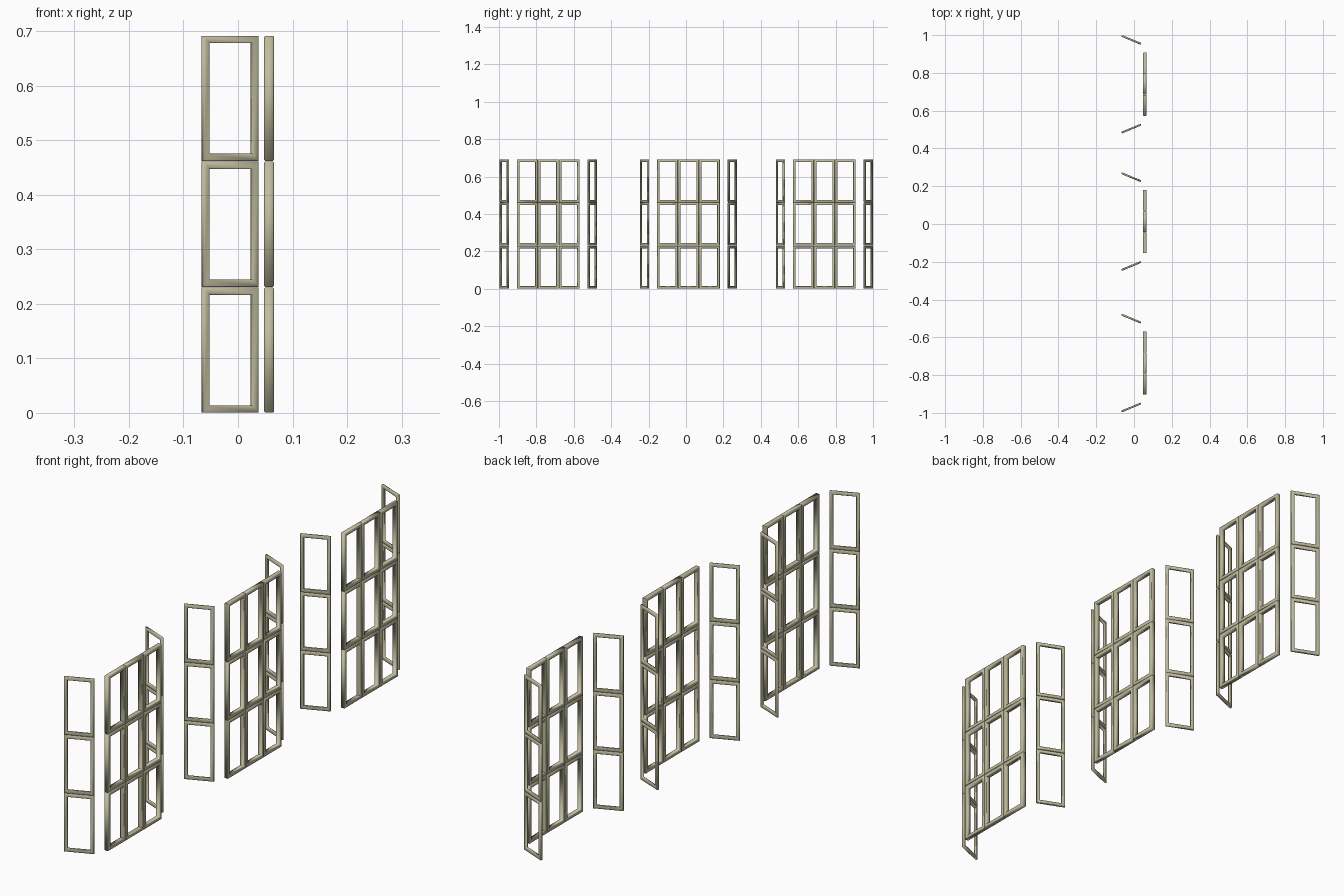
import bpy
import math
from mathutils import Matrix, Vector

cube = bpy.data.objects.get("Cube")
if cube:
    bpy.data.objects.remove(cube, do_unlink=True)

# Single painted finish
paint = bpy.data.materials.new("pale_olive_paint")
paint.use_nodes = True
colour = (0.53, 0.51, 0.35, 1)
paint.diffuse_color = colour
paint.node_tree.nodes["Principled BSDF"].inputs["Base Color"].default_value = colour

PANE_W, PANE_H, BAR = 0.112, 0.2307, 0.0135
GAP = 0.001


def pane_frame(verts, faces, u0, v0, depth):
    """Mitred rectangular frame swept from a chamfered bar profile."""
    h, c = depth / 2, 0.002
    profile = [(0, -h + c), (c, -h), (BAR - c, -h), (BAR, -h + c),
               (BAR, h - c), (BAR - c, h), (c, h), (0, h - c)]
    n, base = len(profile), len(verts)
    a0, a1 = u0 + GAP / 2, u0 + PANE_W - GAP / 2
    b0, b1 = v0 + GAP / 2, v0 + PANE_H - GAP / 2
    corners = [(a0, b0, 1, 1), (a1, b0, -1, 1), (a1, b1, -1, -1), (a0, b1, 1, -1)]
    for a, b, sa, sb in corners:
        verts += [Vector((d, a + sa * i, b + sb * i)) for i, d in profile]
    for k in range(4):
        for j in range(n):
            p, q = base + k * n, base + (k + 1) % 4 * n
            j2 = (j + 1) % n
            faces.append((p + j, p + j2, q + j2, q + j))


def window(name, columns, depth, x, y, angle):
    """Window of stacked pane frames, facing +x before it is turned."""
    verts, faces = [], []
    for col in range(columns):
        for row in range(3):
            pane_frame(verts, faces, (col - columns / 2) * PANE_W, row * PANE_H, depth)
    mesh = bpy.data.meshes.new(name)
    mesh.from_pydata(verts, [], faces)
    mesh.transform(Matrix.Translation((x, y, 0)) @ Matrix.Rotation(angle, 4, "Z"))
    mesh.materials.append(paint)
    ob = bpy.data.objects.new(name, mesh)
    bpy.context.collection.objects.link(ob)
    # consistent outward normals, softly shaded bars
    bpy.ops.object.select_all(action="DESELECT")
    ob.select_set(True)
    bpy.context.view_layer.objects.active = ob
    bpy.ops.object.mode_set(mode="EDIT")
    bpy.ops.mesh.select_all(action="SELECT")
    bpy.ops.mesh.normals_make_consistent(inside=False)
    bpy.ops.object.mode_set(mode="OBJECT")
    bpy.ops.object.shade_smooth_by_angle(angle=math.radians(60))


# Three bays, each a wide front window and two angled side windows
for bay, yc in (("right", -0.736), ("middle", 0.013), ("left", 0.740)):
    window(bay + "_bay_front_window", 3, 0.018, 0.057, yc, 0)
    for side, s in (("near", -1), ("far", 1)):
        window(f"{bay}_bay_{side}_side_window", 1, 0.010, -0.0145,
               yc + s * 0.235, s * math.radians(67.5))
